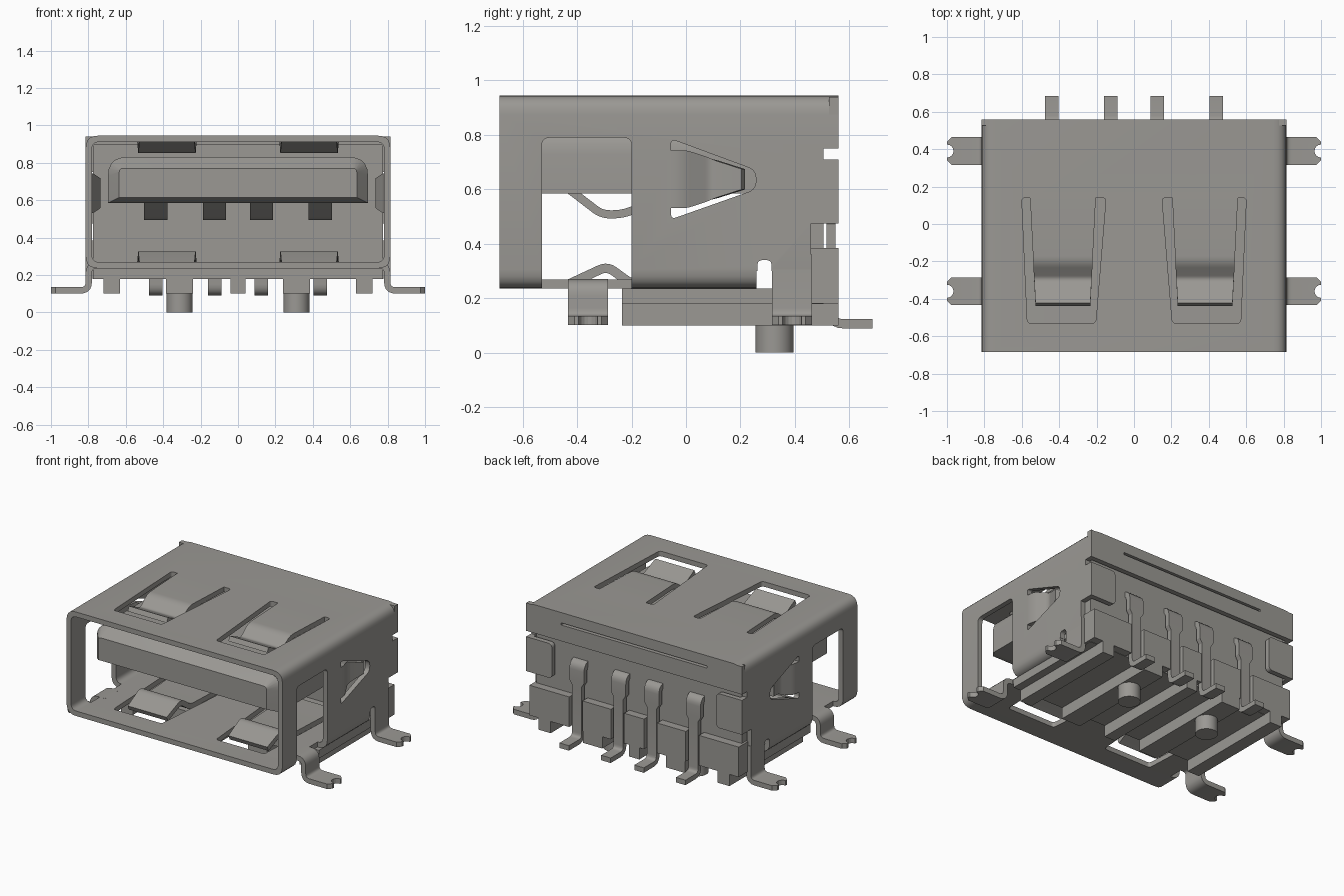
import bpy, bmesh, math
from mathutils import Vector

if "Cube" in bpy.data.objects:
    bpy.data.objects.remove(bpy.data.objects["Cube"])

grey = bpy.data.materials.new("warm_grey")
grey.use_nodes = True
COLOUR = (0.325, 0.315, 0.295, 1)
grey.diffuse_color = COLOUR
grey.node_tree.nodes["Principled BSDF"].inputs["Base Color"].default_value = COLOUR

T = 0.034                      # sheet thickness
W, Z0, Z1 = 0.815, 0.235, 0.945  # shell half width, bottom, top
FRONT, BACK = -0.685, 0.56


# ---- helpers ----
def make(name, rings):
    """Skin a closed solid through equal-sized rings of points."""
    bm = bmesh.new()
    vs = [[bm.verts.new(p) for p in r] for r in rings]
    n = len(vs[0])
    for a, b in zip(vs, vs[1:]):
        for i in range(n):
            j = (i + 1) % n
            bm.faces.new((a[i], a[j], b[j], b[i]))
    bm.faces.new(vs[0])
    bm.faces.new(vs[-1])
    bmesh.ops.recalc_face_normals(bm, faces=bm.faces)
    me = bpy.data.meshes.new(name)
    bm.to_mesh(me)
    bm.free()
    me.materials.append(grey)
    ob = bpy.data.objects.new(name, me)
    bpy.context.collection.objects.link(ob)
    return ob


def activate(ob):
    bpy.ops.object.select_all(action="DESELECT")
    ob.select_set(True)
    bpy.context.view_layer.objects.active = ob


def apply(ob, kind, **settings):
    mod = ob.modifiers.new(kind, kind)
    for k, v in settings.items():
        setattr(mod, k, v)
    activate(ob)
    bpy.ops.object.modifier_apply(modifier=mod.name)
    return ob


def mirror(ob):
    return apply(ob, "MIRROR", use_mirror_merge=False)


def cut(ob, cutter):
    """Subtract the cutter, keeping the old mesh if nothing would be left."""
    cutter.hide_render = True
    before = ob.data.copy()
    apply(ob, "BOOLEAN", object=cutter, operation="DIFFERENCE", solver="EXACT")
    if not ob.data.polygons:
        ob.data = before
    bpy.data.objects.remove(cutter)


def smooth(ob):
    activate(ob)
    bpy.ops.object.shade_smooth_by_angle(angle=math.radians(30))
    return ob


def prism(name, pts, axis, a, b):
    place = {"x": lambda p, d: (d, p[0], p[1]),
             "y": lambda p, d: (p[0], d, p[1]),
             "z": lambda p, d: (p[0], p[1], d)}[axis]
    return make(name, [[place(p, d) for p in pts] for d in (a, b)])


def box(name, x0, x1, y0, y1, z0, z1):
    return prism(name, [(x0, y0), (x1, y0), (x1, y1), (x0, y1)], "z", z0, z1)


def rounded(pts, r, closed=True, steps=5):
    """Round the corners of a 2D path; r is one radius or one per point."""
    out, n = [], len(pts)
    rs = r if isinstance(r, list) else [r] * n
    for i, p in enumerate(pts):
        p = Vector(p)
        if rs[i] == 0 or (not closed and i in (0, n - 1)):
            out.append(p)
            continue
        u, v = [(Vector(q) - p).normalized() * rs[i] for q in (pts[i - 1], pts[(i + 1) % n])]
        for k in range(steps + 1):
            t = k / steps
            out.append(p + u * (1 - t) ** 2 + v * t ** 2)
    return out


def ribbon(name, path, width, place, thick=T):
    """Bent strip: path in a plane, width(u, v) is the half width across it."""
    rings, path = [], [Vector(p) for p in path]
    for i, p in enumerate(path):
        d0 = (p - path[max(i - 1, 0)]).normalized()
        d1 = (path[min(i + 1, len(path) - 1)] - p).normalized()
        t = (d0 + d1).normalized()
        nrm = Vector((-t.y, t.x)) * thick / 2 / max(0.6, t.dot(d1 if d1.length else d0))
        w = width(p.x, p.y)
        rings.append([place(*q, s) for q, s in
                      ((p + nrm, -w), (p + nrm, w), (p - nrm, w), (p - nrm, -w))])
    return smooth(make(name, rings))


def rounded_rect(x, z0, z1, r):
    return rounded([(-x, z0), (x, z0), (x, z1), (-x, z1)], r)


# ---- metal shell: rounded tube with stamped openings ----
shell = prism("shell", rounded_rect(W, Z0, Z1, 0.07), "y", FRONT, BACK)
cut(shell, prism("bore", rounded_rect(W - T, Z0 + T, Z1 - T, 0.04), "y", -1, 1))

window = rounded([(-0.53, 0.2), (-0.2, 0.2), (-0.2, 0.79), (-0.53, 0.79)], [0, 0, 0.03, 0.03])
cut(shell, mirror(prism("side_window", window, "x", 0.74, 0.9)))
cut(shell, box("floor_rear", -1, 1, 0.26, 0.7, 0.1, 0.3))
slot = rounded([(0.262, 0.25), (0.315, 0.25), (0.315, 0.34), (0.262, 0.34)], [0, 0, 0.022, 0.022])
cut(shell, mirror(prism("relief_slot", slot, "x", 0.7, 0.9)))
cut(shell, mirror(box("rear_low", 0.7, 0.9, 0.46, 0.7, 0.2, 0.475)))
cut(shell, mirror(box("rear_notch", 0.7, 0.9, 0.505, 0.7, 0.71, 0.75)))
vee = rounded([(-0.055, 0.785), (0.257, 0.67), (0.257, 0.6), (-0.055, 0.49)],
              [0.02, 0.03, 0.03, 0.02])
cut(shell, mirror(prism("side_vee", vee, "x", 0.7, 0.9)))
spring_hole = rounded([(0.205, -0.53), (0.57, -0.53), (0.6, 0.14), (0.15, 0.14)], 0.02)
for z in (Z0, Z1 - T):
    cut(shell, mirror(prism("spring_hole", spring_hole, "z", z - 0.05, z + 0.09)))
smooth(shell)

# rear flap folded down from the roof, and side tabs wrapped round the back
flap = box("rear_flap", -0.785, 0.785, BACK - T, BACK, 0.75, Z1 - 0.005)
cut(flap, box("flap_slit", -0.55, 0.55, 0.4, 0.7, 0.86, 0.875))
mirror(box("flap_end", 0.775, W, BACK - T, BACK, 0.75, Z1 - 0.005))
tab = rounded([(0.62, 0.475), (W, 0.475), (W, 0.71), (0.62, 0.71)], [0.03, 0, 0, 0.03])
smooth(mirror(prism("rear_tab", tab, "y", BACK - T, BACK)))


# ---- leaf springs in roof, floor and sides ----
def spring_width(y, z):
    return 0.147 + (y + 0.43) * 0.05


leaf = rounded([(0.15, 0), (-0.2, 0), (-0.29, 0.065), (-0.43, 0.0)], 0.03, closed=False)
for name, base, sign in (("roof_spring", Z1 - T / 2, -1), ("floor_spring", Z0 + T / 2, 1)):
    mirror(ribbon(name, [(y, base + sign * h) for y, h in leaf], spring_width,
                  lambda y, z, s: (0.38 + s, y, z)))

side_leaf = rounded([(-0.07, 0.798), (-0.02, 0.798), (0.09, 0.745), (0.21, 0.79)], 0.03, closed=False)
mirror(ribbon("side_spring", side_leaf, lambda y, x: 0.105 - max(0, y) * 0.32,
              lambda y, x, s: (x, y, 0.637 + s)))

# ---- solder legs with a notched end ----
front_path = rounded([(0.7, 0.2525), (0.798, 0.2525), (0.798, 0.1175), (1, 0.1175)], 0.045, closed=False)
rear_path = rounded([(0.798, 0.36), (0.798, 0.1175), (1, 0.1175)], 0.045, closed=False)
for name, path, yc in (("front_leg", front_path, -0.36), ("rear_leg", rear_path, 0.39)):
    leg = ribbon(name, path, lambda x, z: 0.074, lambda x, z, s, yc=yc: (x, yc + s, z))
    ring = [(1 + 0.035 * math.cos(a), yc + 0.035 * math.sin(a))
            for a in (k * math.tau / 16 for k in range(16))]
    cut(leg, prism("leg_notch", ring, "z", 0, 0.2))
    for s in (-1, 1):
        corner = [(0.97, yc + s * 0.08), (1.01, yc + s * 0.08), (1.01, yc + s * 0.04)]
        cut(leg, prism("leg_corner", corner, "z", 0, 0.2))
    mirror(leg)

# ---- insulator: back wall, base, ribs, pegs ----
box("back_wall", -0.775, 0.775, 0.36, 0.505, 0.18, 0.9)
box("base_slab", -0.775, 0.775, -0.235, 0.505, 0.178, Z0)
for x, w in ((-0.675, 0.045), (-0.312, 0.072), (0, 0.04), (0.312, 0.072), (0.675, 0.045)):
    box("base_rib", x - w, x + w, -0.235, BACK, 0.1, 0.18)
for a, b in ((-0.79, -0.49), (-0.39, -0.175), (-0.075, 0.075), (0.175, 0.39), (0.49, 0.79)):
    box("rear_block", a, b, 0.46, BACK, 0.18, 0.385)
peg = [(0.312 + 0.07 * math.cos(a), 0.325 + 0.07 * math.sin(a))
       for a in (k * math.tau / 32 for k in range(32))]
smooth(mirror(prism("locating_peg", peg, "z", 0, 0.11)))

# ---- tongue with a tapered nose ----
profile = rounded_rect(0.695, 0.585, 0.83, [0, 0, 0.1, 0.1])
nose = rounded_rect(0.635, 0.615, 0.77, [0, 0, 0.02, 0.02])
smooth(make("tongue", [[(x, y, z) for x, z in ring]
                       for ring, y in ((nose, -0.6), (profile, -0.53), (profile, 0.4))]))

# ---- contacts: sprung inside, bent foot outside ----
inner = rounded([(-0.43, 0.6), (-0.31, 0.508), (-0.24, 0.508), (0.1, 0.62)], 0.03, closed=False)
outer = rounded([(0.46, 0.62), (0.533, 0.62), (0.533, 0.5), (0.533, 0.47), (0.533, 0.106), (0.685, 0.106)],
                [0, 0.045, 0, 0, 0.045, 0], closed=False)
for xc in (0.125, 0.44):
    mirror(ribbon("contact_spring", inner, lambda y, z: 0.062,
                  lambda y, z, s, xc=xc: (xc + s, y, z), 0.03))
    mirror(ribbon("contact_foot", outer, lambda y, z: 0.055 if z > 0.49 else 0.036,
                  lambda y, z, s, xc=xc: (xc + s, y, z)))
